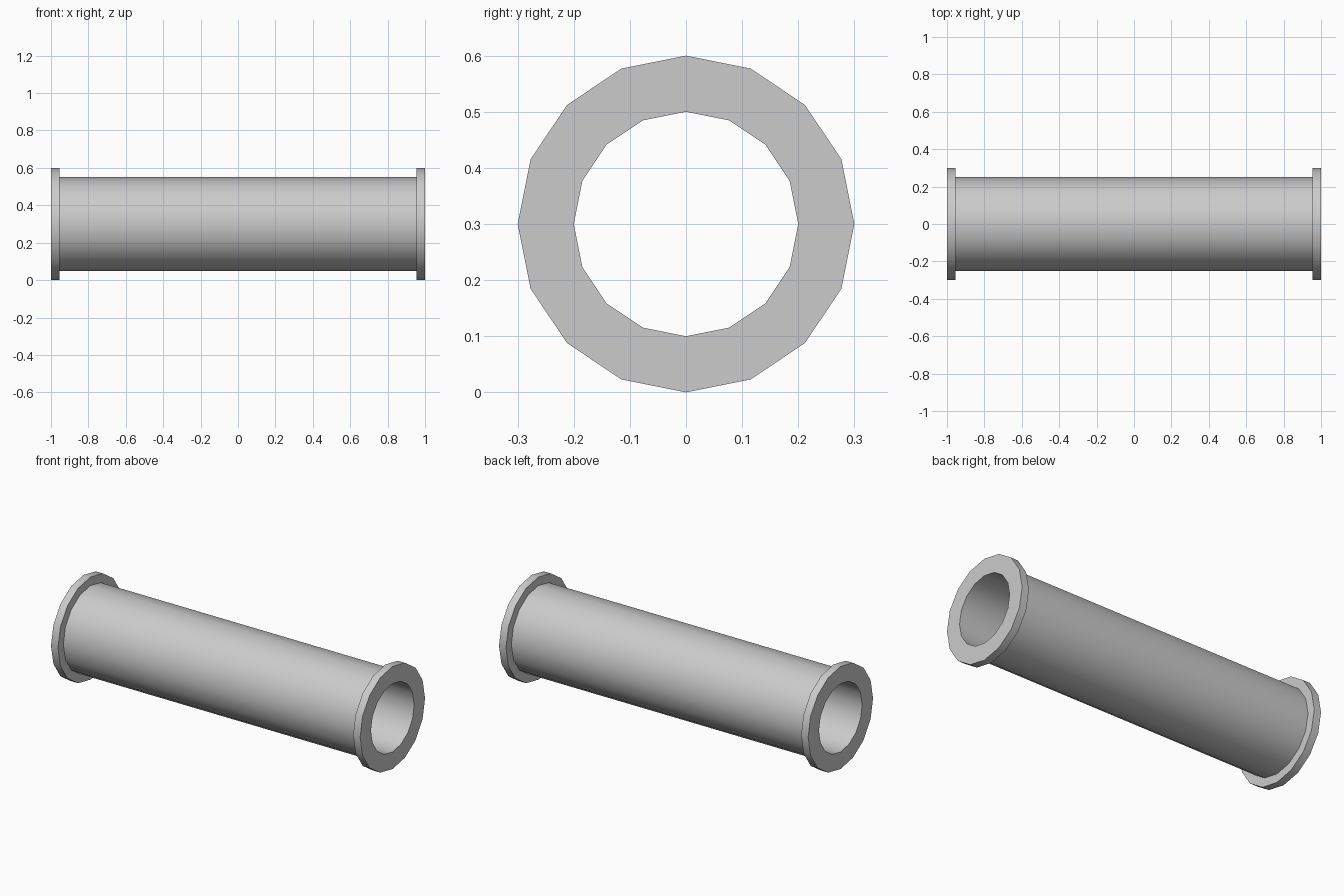
import bpy, bmesh
from math import sin, cos, pi, radians

if "Cube" in bpy.data.objects:
    bpy.data.objects.remove(bpy.data.objects["Cube"])

SIDES = 16
AXIS_Z = 0.3
BORE, BODY, RIM = 0.2, 0.25, 0.3
FLANGE = 0.045

# Closed (x, radius) section: flange, pipe wall, flange, bore
section = [(-1, BORE), (-1, RIM), (-1 + FLANGE, RIM), (-1 + FLANGE, BODY),
           (1 - FLANGE, BODY), (1 - FLANGE, RIM), (1, RIM), (1, BORE)]

# Sweep the section around the x axis
bm = bmesh.new()
rings = []
for i in range(SIDES):
    a = 2 * pi * i / SIDES
    rings.append([bm.verts.new((x, r * sin(a), AXIS_Z + r * cos(a))) for x, r in section])
n = len(section)
for i in range(SIDES):
    p, q = rings[i], rings[(i + 1) % SIDES]
    for j in range(n):
        k = (j + 1) % n
        bm.faces.new((p[j], p[k], q[k], q[j]))
bmesh.ops.recalc_face_normals(bm, faces=bm.faces)

mesh = bpy.data.meshes.new("flanged_pipe")
bm.to_mesh(mesh)
bm.free()
pipe = bpy.data.objects.new("flanged_pipe", mesh)
bpy.context.collection.objects.link(pipe)

# Round walls smooth, flange corners sharp
bpy.context.view_layer.objects.active = pipe
pipe.select_set(True)
bpy.ops.object.shade_smooth_by_angle(angle=radians(30))
